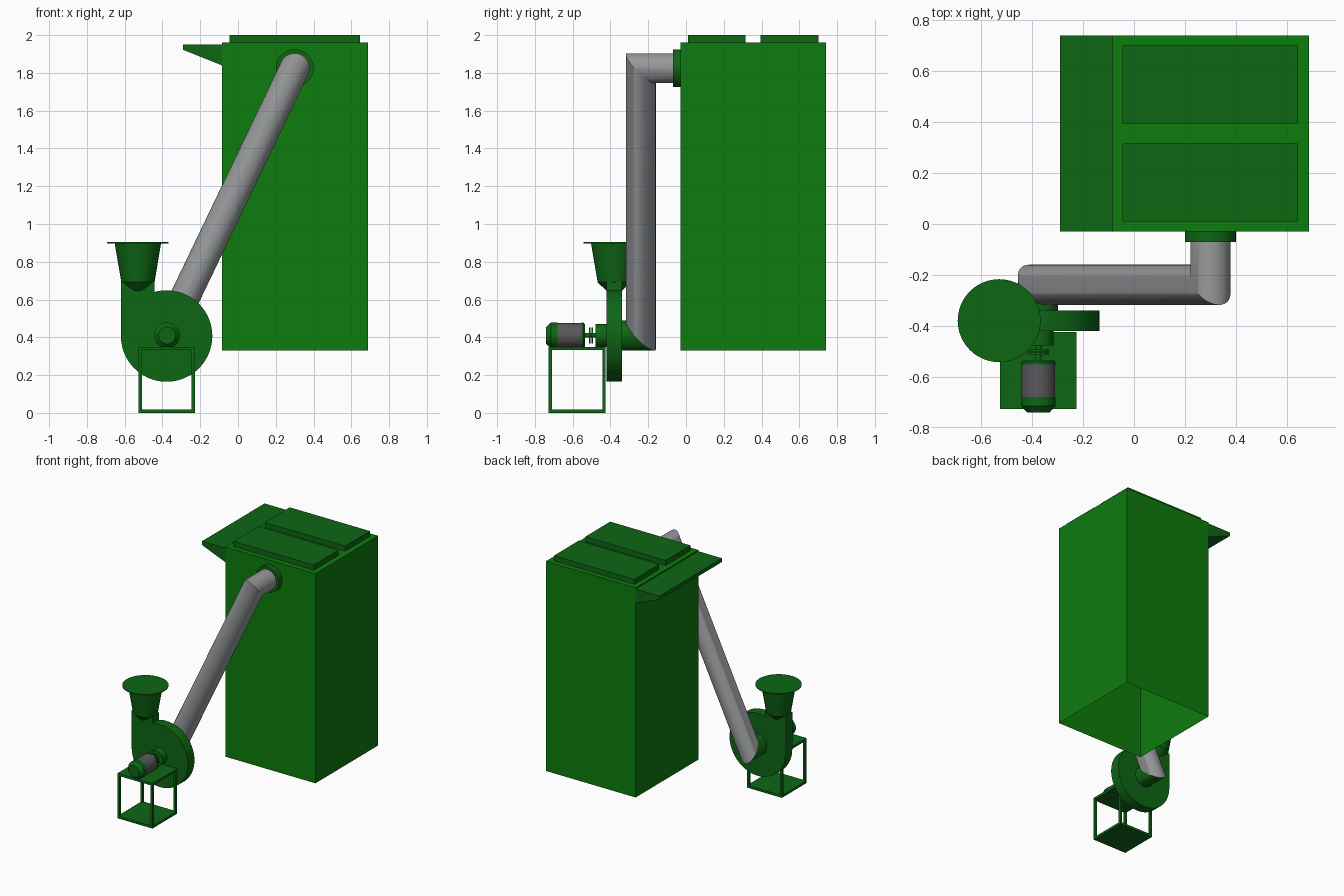
import bpy, bmesh, math
from mathutils import Vector

if "Cube" in bpy.data.objects:
    bpy.data.objects.remove(bpy.data.objects["Cube"])


def material(name, rgb):
    m = bpy.data.materials.new(name)
    m.diffuse_color = (*rgb, 1)
    m.use_nodes = True
    m.node_tree.nodes["Principled BSDF"].inputs["Base Color"].default_value = m.diffuse_color
    return m


CABINET = material("cabinet green", (0.004, 0.20, 0.004))
GREEN = material("machine green", (0.004, 0.135, 0.007))
GREY = material("pipe grey", (0.31, 0.32, 0.33))
DARK = material("motor grey", (0.10, 0.10, 0.11))


def finish(name, bm, mats, smooth=False):
    bmesh.ops.recalc_face_normals(bm, faces=bm.faces)
    me = bpy.data.meshes.new(name)
    bm.to_mesh(me)
    bm.free()
    ob = bpy.data.objects.new(name, me)
    bpy.context.collection.objects.link(ob)
    for m in mats:
        me.materials.append(m)
    if smooth:
        bpy.ops.object.select_all(action='DESELECT')
        ob.select_set(True)
        bpy.context.view_layer.objects.active = ob
        bpy.ops.object.shade_smooth_by_angle(angle=math.radians(35))
    return ob


def box(name, lo, hi, mat, open_bottom=False):
    bm = bmesh.new()
    bmesh.ops.create_cube(bm, size=1)
    for v in bm.verts:
        v.co = Vector([lo[i] if v.co[i] < 0 else hi[i] for i in range(3)])
    if open_bottom:
        low = [f for f in bm.faces if all(v.co.z < lo[2] + 1e-4 for v in f.verts)]
        bmesh.ops.delete(bm, geom=low, context='FACES_ONLY')
    return finish(name, bm, [mat])


def extrude_y(name, outline, y0, y1, mat, smooth=False):
    """Extrude an (x, z) outline from y0 to y1."""
    bm = bmesh.new()
    f = bm.faces.new([bm.verts.new((x, y0, z)) for x, z in outline])
    r = bmesh.ops.extrude_face_region(bm, geom=[f], use_keep_orig=True)
    for v in r['geom']:
        if isinstance(v, bmesh.types.BMVert):
            v.co.y = y1
    return finish(name, bm, [mat], smooth)


def skin(bm, rings, caps=True, indices=None):
    n = len(rings[0])
    for k, (a, b) in enumerate(zip(rings, rings[1:])):
        for i in range(n):
            f = bm.faces.new((a[i], a[(i + 1) % n], b[(i + 1) % n], b[i]))
            f.material_index = indices[k] if indices else 0
    if caps:
        bm.faces.new(rings[0])
        bm.faces.new(rings[-1])


def lathe(name, origin, axis, profile, mats, indices=None, n=48):
    """Revolve (radius, height) pairs about the y or z axis."""
    bm = bmesh.new()
    rings = []
    for r, h in profile:
        ring = []
        for i in range(n):
            t = 2 * math.pi * i / n
            a, b = r * math.cos(t), r * math.sin(t)
            off = (a, h, b) if axis == 'Y' else (a, b, h)
            ring.append(bm.verts.new(Vector(origin) + Vector(off)))
        rings.append(ring)
    skin(bm, rings, indices=indices)
    return finish(name, bm, mats, True)


def mitred_pipe(name, path, radius, mats, indices, n=48):
    pts = [Vector(p) for p in path]
    dirs = [(b - a).normalized() for a, b in zip(pts, pts[1:])]
    u = dirs[0].cross(dirs[1]).normalized()
    bm = bmesh.new()
    rings = []
    for k, p in enumerate(pts):
        d = dirs[max(k - 1, 0)]
        plane = d + dirs[min(k, len(dirs) - 1)]
        w = d.cross(u)
        ref = dirs[0].cross(u) if k == 0 else w
        ring = []
        for i in range(n):
            t = 2 * math.pi * i / n
            off = radius * (math.cos(t) * u + math.sin(t) * ref)
            off -= d * (off.dot(plane) / d.dot(plane))
            ring.append(bm.verts.new(p + off))
        rings.append(ring)
    skin(bm, rings, indices=indices)
    return finish(name, bm, mats, True)


# Filter cabinet, open underneath, with two lids and a side ledge
box("cabinet", (-0.085, -0.03, 0.33), (0.687, 0.74, 1.96), CABINET, True)
for i, y in enumerate((0.01, 0.395)):
    box(f"lid_{i + 1}", (-0.046, y, 1.96), (0.645, y + 0.306, 2.0), GREEN)
extrude_y("side_ledge", [(-0.085, 1.95), (-0.29, 1.95), (-0.29, 1.922), (-0.085, 1.84)],
          -0.03, 0.74, GREEN)

# Blower housing: disc with a tangential neck
CX, CZ, R = -0.378, 0.407, 0.242
arc = [math.pi + (1.5 * math.pi + 0.28 - 0.003 + 0.0) * i / 60 for i in range(61)]
end = math.acos((-0.443 - CX) / R) + 2 * math.pi
arc = [math.pi + (end - math.pi) * i / 60 for i in range(61)]
outline = [(CX + R * math.cos(t), CZ + R * math.sin(t)) for t in arc]
outline += [(-0.443, 0.695), (CX - R, 0.695)]
extrude_y("blower_housing", outline, -0.42, -0.34, GREEN, True)

# Feed hopper with rim
lathe("hopper", (-0.53, -0.38, 0), 'Z',
      [(0.03, 0.635), (0.088, 0.692), (0.123, 0.9)], [GREEN])
lathe("hopper_rim", (-0.53, -0.38, 0), 'Z',
      [(0.123, 0.904), (0.123, 0.898), (0.163, 0.898), (0.163, 0.904)], [GREEN])

# Stand: two plates and four posts
x0, x1, y0, y1, t = -0.527, -0.227, -0.727, -0.425, 0.018
for name, z in (("stand_base", 0), ("stand_top", 0.332)):
    box(name, (x0, y0, z), (x1, y1, z + t), GREEN)
for i, x in enumerate((x0, x1 - t)):
    for j, y in enumerate((y0, y1 - t)):
        box(f"stand_post_{i}{j}", (x, y, t), (x + t, y + t, 0.332), GREEN)

# Motor, shaft, couplings and bearing
axle = (-0.376, 0, 0.41)
lathe("motor", axle, 'Y',
      [(0.045, -0.74), (0.068, -0.715), (0.068, -0.68), (0.066, -0.68),
       (0.066, -0.553), (0.068, -0.553), (0.068, -0.543), (0.06, -0.535)],
      [GREEN, DARK], [0, 0, 0, 1, 0, 0, 0])
lathe("shaft", axle, 'Y', [(0.012, -0.54), (0.012, -0.41)], [GREEN])
for i, y in enumerate((-0.513, -0.501)):
    lathe(f"coupling_{i + 1}", axle, 'Y', [(0.042, y), (0.042, y + 0.008)], [GREEN])
lathe("bearing", axle, 'Y', [(0.06, -0.478), (0.06, -0.415)], [GREEN])

# Duct from the blower to the cabinet, with a flange at the top
mitred_pipe("duct", [(-0.378, -0.345, 0.409), (-0.378, -0.239, 0.409),
                     (0.3, -0.239, 1.825), (0.3, -0.05, 1.825)],
            0.079, [GREEN, GREY], [0, 1, 1])
lathe("duct_flange", (0.3, 0, 1.825), 'Y', [(0.1, -0.07), (0.1, -0.029)], [GREEN])
